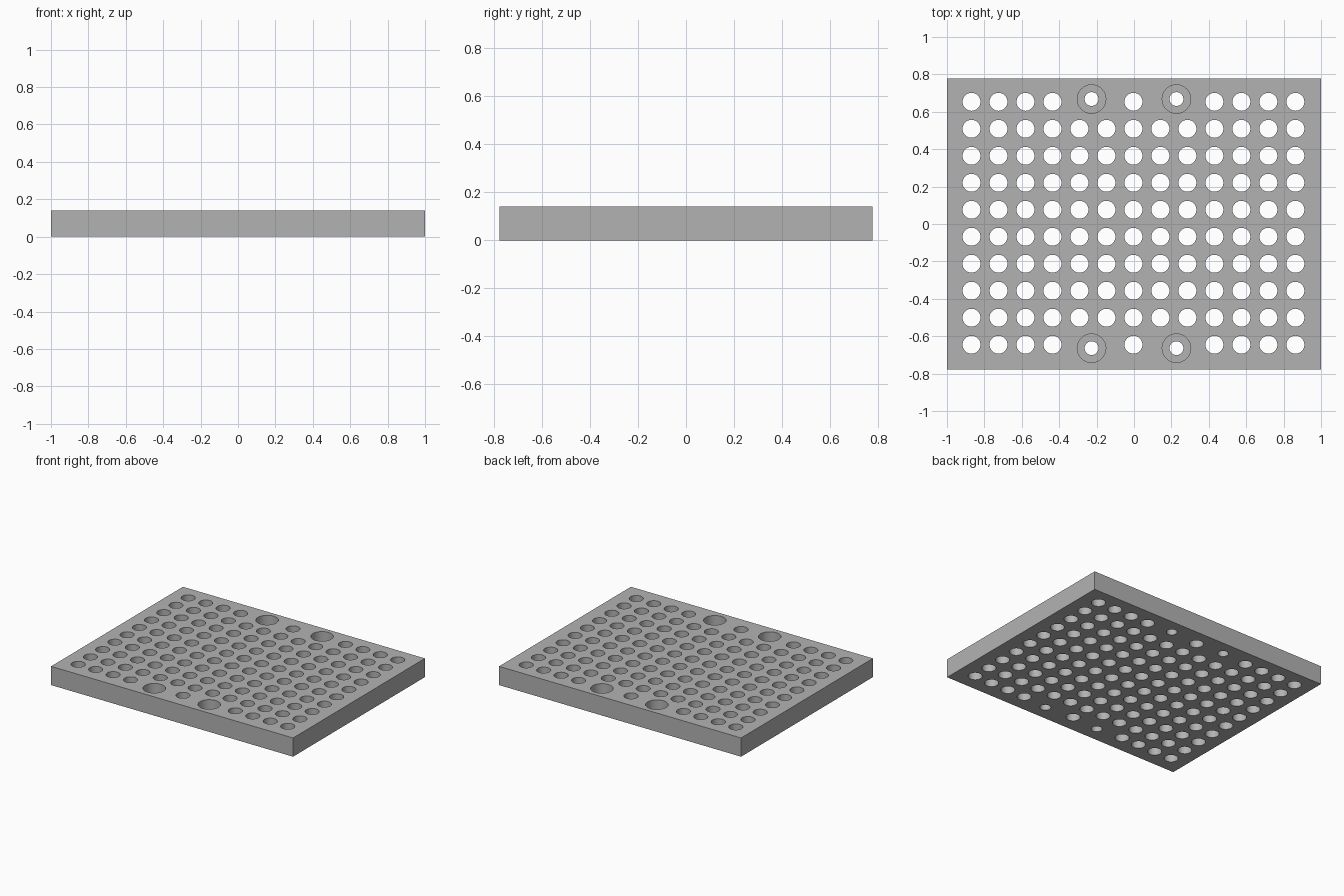
import bpy
import bmesh
from mathutils import Matrix, Vector

cube = bpy.data.objects.get("Cube")
if cube:
    bpy.data.objects.remove(cube, do_unlink=True)

WIDTH, DEPTH, HEIGHT = 2.0, 1.556, 0.14
COLS, ROWS, PITCH = 13, 10, 0.1443
HOLE_R, SCREW_R, HEAD_R, HEAD_DEPTH = 0.048, 0.037, 0.0765, 0.09
CENTRE_X, CENTRE_Y = -0.003, 0.004

grey = bpy.data.materials.new("Plain grey")
grey.use_nodes = True
colour = (0.45, 0.45, 0.45, 1)
grey.diffuse_color = colour
grey.node_tree.nodes["Principled BSDF"].inputs["Base Color"].default_value = colour


def add_object(name, bm):
    mesh = bpy.data.meshes.new(name)
    bm.to_mesh(mesh)
    bm.free()
    mesh.materials.append(grey)
    obj = bpy.data.objects.new(name, mesh)
    bpy.context.collection.objects.link(obj)
    return obj


def cylinders(name, spots, z0, z1):
    """One cutter mesh holding an upright cylinder per (x, y, radius)."""
    bm = bmesh.new()
    for x, y, r in spots:
        bmesh.ops.create_cone(bm, cap_ends=True, segments=32, radius1=r, radius2=r,
                              depth=z1 - z0,
                              matrix=Matrix.Translation((x, y, (z0 + z1) / 2)))
    obj = add_object(name, bm)
    obj.hide_render = True
    return obj


# Solid plate
bm = bmesh.new()
bmesh.ops.create_cube(bm, size=1, matrix=Matrix.Translation((0, 0, HEIGHT / 2))
                      @ Matrix.Diagonal(Vector((WIDTH, DEPTH, HEIGHT, 1))))
plate = add_object("perforated_plate", bm)

# Grid of holes, leaving room for the screws in the first and last rows
spots = []
for row in range(ROWS):
    for col in range(COLS):
        if row in (0, ROWS - 1) and col in (4, 5, 7, 8):
            continue
        spots.append((CENTRE_X + (col - (COLS - 1) / 2) * PITCH,
                      CENTRE_Y + (row - (ROWS - 1) / 2) * PITCH, HOLE_R))

# Counterbored screw holes
screws = [(sx * 0.227, 0.002 + sy * 0.666) for sx in (-1, 1) for sy in (-1, 1)]
spots += [(x, y, SCREW_R) for x, y in screws]
through = cylinders("through_hole_cutter", spots, -0.1, HEIGHT + 0.1)
heads = cylinders("screw_head_cutter", [(x, y, HEAD_R) for x, y in screws],
                  HEIGHT - HEAD_DEPTH, HEIGHT + 0.1)

# Cut, then drop the cutters
bpy.ops.object.select_all(action="DESELECT")
plate.select_set(True)
bpy.context.view_layer.objects.active = plate
for cutter in (through, heads):
    mod = plate.modifiers.new(cutter.name, "BOOLEAN")
    mod.operation, mod.solver, mod.object = "DIFFERENCE", "EXACT", cutter
    bpy.ops.object.modifier_apply(modifier=mod.name)
    bpy.data.objects.remove(cutter, do_unlink=True)
bpy.ops.object.shade_smooth_by_angle()
